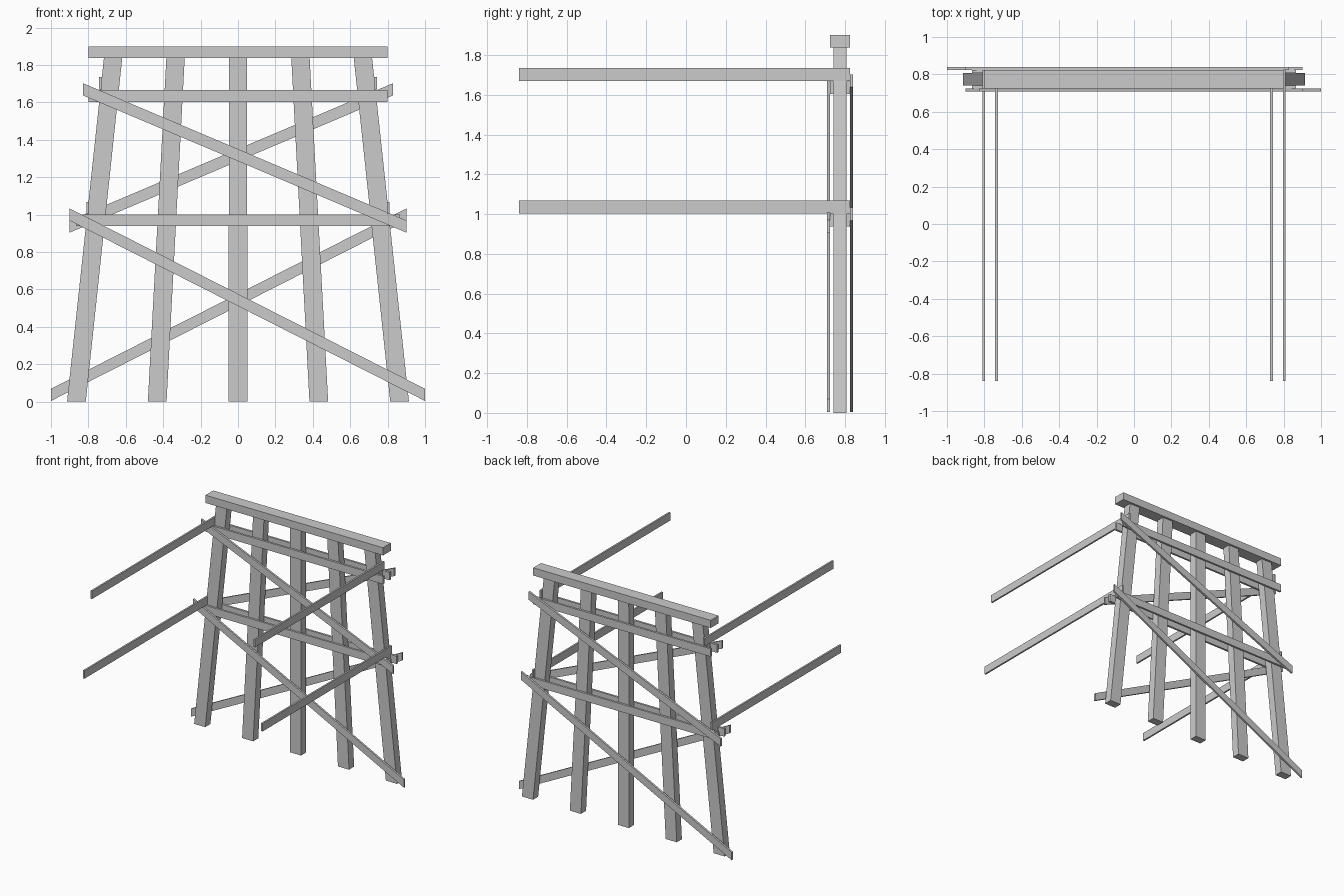
import bpy, bmesh

if "Cube" in bpy.data.objects:
    bpy.data.objects.remove(bpy.data.objects["Cube"])

YC = 0.774          # centre plane of the trestle frame
POST, GIRT, BRACE = 0.033, 0.05, 0.066   # half depths of the layers


def prism(name, outline, y0, y1):
    """Extrude an (x, z) outline from y0 to y1."""
    bm = bmesh.new()
    face = bm.faces.new([bm.verts.new((x, y0, z)) for x, z in outline])
    ext = bmesh.ops.extrude_face_region(bm, geom=[face])
    for v in ext["geom"]:
        if isinstance(v, bmesh.types.BMVert):
            v.co.y = y1
    bmesh.ops.recalc_face_normals(bm, faces=bm.faces)
    mesh = bpy.data.meshes.new(name)
    bm.to_mesh(mesh)
    bm.free()
    obj = bpy.data.objects.new(name, mesh)
    bpy.context.collection.objects.link(obj)
    return obj


def bar(name, x0, x1, z0, z1, y0, y1):
    return prism(name, [(x0, z0), (x1, z0), (x1, z1), (x0, z1)], y0, y1)


# Cap beam
bar("cap_beam", -0.8, 0.8, 1.837, 1.9, YC - GIRT, YC + GIRT)

# Five posts, leaning inward towards the cap
for i, (xb, xt) in enumerate([(-0.864, -0.668), (-0.432, -0.334), (0, 0),
                              (0.432, 0.334), (0.864, 0.668)]):
    prism(f"post_{i + 1}", [(xb - 0.05, 0), (xb + 0.05, 0),
                            (xt + 0.049, 1.837), (xt - 0.049, 1.837)],
          YC - POST, YC + POST)

# Horizontal girts and diagonal braces on both faces, mirrored in x
for face, s in (("front", -1), ("back", 1)):
    for level, half, z in (("lower", 0.865, 0.938), ("upper", 0.8, 1.603)):
        bar(f"{face}_{level}_girt", -half, half, z, z + 0.064,
            YC + s * POST, YC + s * GIRT)
    for level, xa, za, xb, zb in (("lower", -0.9, 0.968, 1.0, 0.004),
                                  ("upper", -0.83, 1.638, 0.9, 0.904)):
        prism(f"{face}_{level}_brace",
              [(-s * xa, za), (-s * xb, zb),
               (-s * xb, zb + 0.065), (-s * xa, za + 0.065)],
              YC + s * GIRT, YC + s * BRACE)

# Long side rails running forward from the outer posts
for side, s in (("left", -1), ("right", 1)):
    for level, x, z in (("lower", 0.803, 1.003), ("upper", 0.735, 1.67)):
        bar(f"{side}_{level}_rail", s * x - 0.007, s * x + 0.007,
            z, z + 0.065, -0.84, YC + GIRT)
